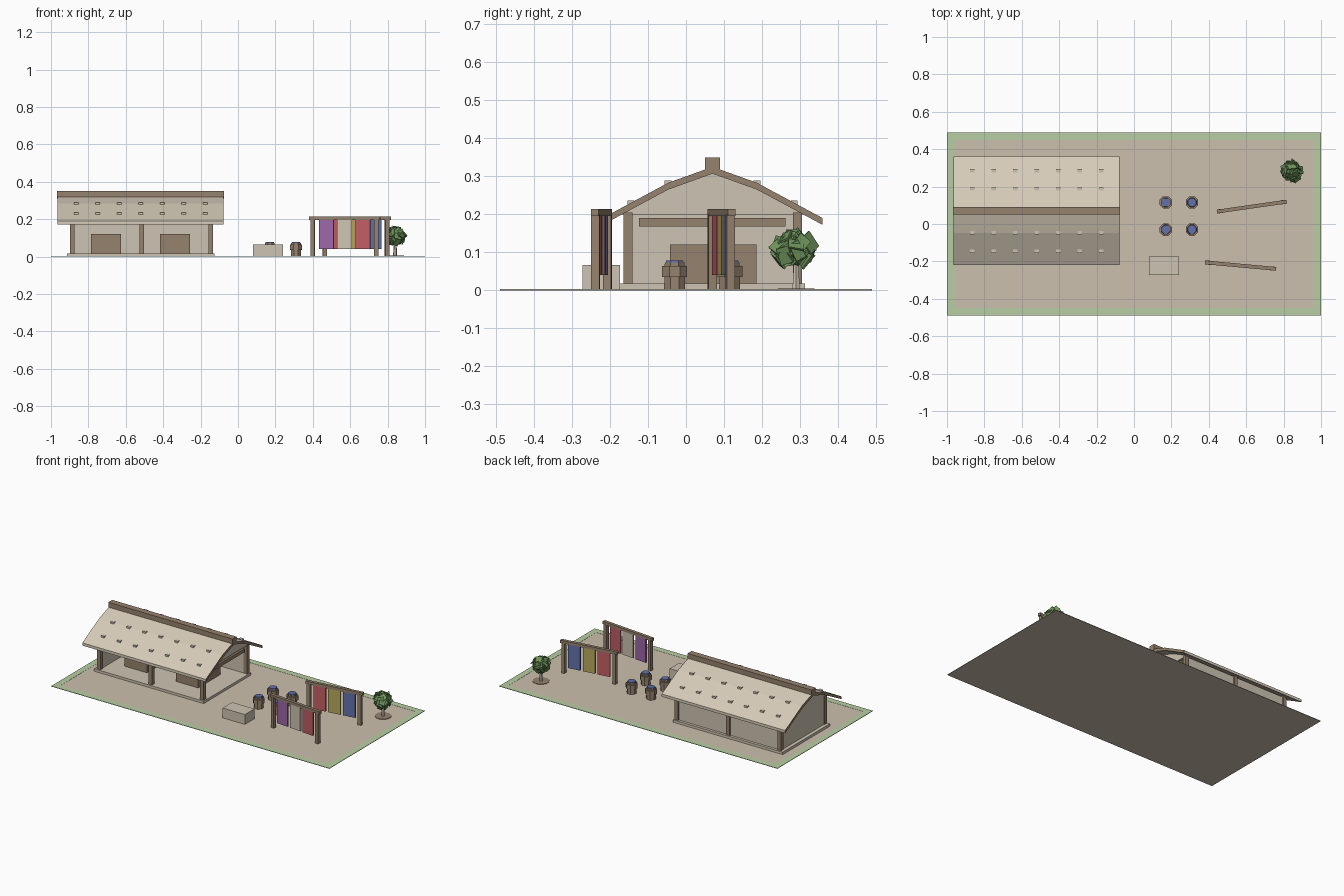
import bpy, bmesh, math, random
from mathutils import Vector, Matrix

random.seed(4)
old = bpy.data.objects.get("Cube")
if old:
    bpy.data.objects.remove(old, do_unlink=True)


def material(name, r, g, b):
    lin = [((c / 255 + 0.055) / 1.055) ** 2.4 for c in (r, g, b)] + [1]
    m = bpy.data.materials.new(name)
    m.use_nodes = True
    m.diffuse_color = lin
    m.node_tree.nodes["Principled BSDF"].inputs["Base Color"].default_value = lin
    return m


GRASS = material("grass green", 184, 206, 164)
DIRT = material("packed earth", 204, 192, 174)
ROOF = material("pale thatch", 214, 203, 184)
PLASTER = material("plaster", 206, 196, 178)
WOOD = material("brown wood", 150, 130, 110)
PURPLE = material("purple dye", 156, 104, 168)
RED = material("red dye", 192, 94, 100)
YELLOW = material("ochre dye", 184, 166, 92)
BLUE = material("blue dye", 98, 114, 170)
LEAF = material("leaf green", 112, 150, 92)


def finish(name, bm, mat):
    bmesh.ops.recalc_face_normals(bm, faces=bm.faces)
    me = bpy.data.meshes.new(name)
    bm.to_mesh(me)
    bm.free()
    me.materials.append(mat)
    ob = bpy.data.objects.new(name, me)
    bpy.context.collection.objects.link(ob)
    return ob


def box(name, mat, x0, x1, y0, y1, z0, z1, turn=None):
    """Box from its limits, optionally moved by a matrix."""
    bm = bmesh.new()
    bmesh.ops.create_cube(bm, size=1)
    for v in bm.verts:
        v.co = Vector(((x0 + x1) / 2 + v.co.x * (x1 - x0),
                       (y0 + y1) / 2 + v.co.y * (y1 - y0),
                       (z0 + z1) / 2 + v.co.z * (z1 - z0)))
    if turn:
        bm.transform(turn)
    return finish(name, bm, mat)


def extrude_x(name, mat, outline, x0, x1):
    """Prism along x from a (y, z) outline."""
    bm = bmesh.new()
    a = [bm.verts.new((x0, y, z)) for y, z in outline]
    b = [bm.verts.new((x1, y, z)) for y, z in outline]
    bm.faces.new(a)
    bm.faces.new(b)
    for i in range(len(a)):
        j = (i + 1) % len(a)
        bm.faces.new((a[i], a[j], b[j], b[i]))
    return finish(name, bm, mat)


def drum(name, mat, x, y, z0, z1, r0, r1, sides=8):
    bm = bmesh.new()
    bmesh.ops.create_cone(bm, cap_ends=True, segments=sides, radius1=r0, radius2=r1, depth=z1 - z0,
                          matrix=Matrix.Translation((x, y, (z0 + z1) / 2))
                          @ Matrix.Rotation(math.pi / sides, 4, "Z"))
    return finish(name, bm, mat)


# Ground: earth yard with a grass border on top
box("yard", DIRT, -1, 1, -0.49, 0.49, 0, 0.002)
for s in (-1, 1):
    box("grass_edge_side", GRASS, s * 0.98 - 0.02, s * 0.98 + 0.02, -0.49, 0.49, 0.001, 0.003)
    box("grass_edge_long", GRASS, -0.96, 0.96, s * 0.47 - 0.02, s * 0.47 + 0.02, 0.001, 0.003)

# House: floor, posts and walls
RIDGE_Y = 0.07
box("floor", PLASTER, -0.915, -0.125, -0.174, 0.314, 0.002, 0.018)
for x in (-0.885, -0.515, -0.145):
    for y in (-0.153, 0.294):
        box("post", WOOD, x - 0.012, x + 0.012, y - 0.012, y + 0.012, 0.018, 0.205)
for x in (-0.515, -0.145):
    box("tie_beam", WOOD, x - 0.01, x + 0.01, -0.124, 0.262, 0.168, 0.19)
box("back_wall", PLASTER, -0.885, -0.145, 0.283, 0.297, 0.018, 0.2)
box("left_wall", PLASTER, -0.892, -0.878, -0.141, 0.283, 0.018, 0.2)
for x in (-0.705, -0.337):
    box("work_bench", WOOD, x - 0.08, x + 0.08, -0.042, 0.185, 0.018, 0.12)

# Roof: two-pitch shell, gables, ridge and weights
SLOPE = [(0, 0.325), (0.117, 0.283), (0.29, 0.19)]
T = 0.018


def roof_z(d):
    (a, za), (b, zb), (c, zc) = SLOPE
    if d < b:
        return za + (zb - za) * d / b
    return zb + (zc - zb) * (d - b) / (c - b)


top = [(RIDGE_Y - d, z) for d, z in reversed(SLOPE)] + [(RIDGE_Y + d, z) for d, z in SLOPE[1:]]
extrude_x("roof", ROOF, top + [(y, z - T) for y, z in reversed(top)], -0.963, -0.08)
gable = [(RIDGE_Y + d, roof_z(abs(d)) - T) for d in (-0.24, -0.117, 0, 0.117, 0.24)]
for x in (-0.885, -0.145):
    extrude_x("gable", PLASTER, gable, x - 0.007, x + 0.007)
# Wooden edge boards at both roof ends
for x in (-0.965, -0.08):
    extrude_x("edge_board", WOOD, top + [(y, z - T) for y, z in reversed(top)], x, x + 0.003)
box("ridge_beam", WOOD, -0.967, -0.075, RIDGE_Y - 0.02, RIDGE_Y + 0.02, 0.312, 0.35)
for i in range(7):
    x = -0.866 + i * 0.115
    for s in (-1, 1):
        for d in (0.117, 0.215):
            y, z = RIDGE_Y + s * d, roof_z(d)
            box("roof_weight", PLASTER, x - 0.012, x + 0.012, y - 0.009, y + 0.009, z - 0.012, z + 0.006)

# Stone block and dye vats
box("stone_block", PLASTER, 0.08, 0.24, -0.272, -0.174, 0.002, 0.066)
for x in (0.17, 0.31):
    for y in (-0.03, 0.115):
        drum("vat", WOOD, x, y, 0.002, 0.073, 0.03, 0.028)
        drum("vat_band", WOOD, x, y, 0.035, 0.064, 0.036, 0.036)
        drum("vat_dye", BLUE, x, y, 0.07, 0.079, 0.026, 0.024)


# Drying racks with hanging cloths
def rack(p, q, cloths):
    p, q = Vector(p), Vector(q)
    d = q - p
    mid, half = (p + q) / 2, d.length / 2
    turn = Matrix.Translation((mid.x, mid.y, 0)) @ Matrix.Rotation(math.atan2(d.y, d.x), 4, "Z")
    for s in (-half, half):
        box("rack_post", WOOD, s - 0.011, s + 0.011, -0.011, 0.011, 0.002, 0.2, turn)
    box("rack_beam", WOOD, -half - 0.02, half + 0.02, -0.01, 0.01, 0.196, 0.214, turn)
    for i, mat in enumerate(cloths):
        c = (i - 1) * 0.098
        box("cloth", mat, c - 0.04, c + 0.04, -0.005, 0.005, 0.04, 0.205, turn)


rack((0.4, -0.207), (0.74, -0.238), (PURPLE, PLASTER, RED))
rack((0.463, 0.069), (0.797, 0.117), (RED, YELLOW, BLUE))

# Tree: soil ring, trunk and a crown of tilted leaf slabs
cx, cy = 0.84, 0.29
drum("soil_ring", WOOD, cx, cy, 0.001, 0.005, 0.05, 0.05, 12)
drum("trunk", PLASTER, cx, cy, 0.002, 0.1, 0.011, 0.006, 6)
crown = bmesh.new()
for i in range(70):
    v = Vector([random.gauss(0, 1) for _ in range(3)]).normalized()
    r = random.uniform(0.5, 1)
    pos = Vector((cx + v.x * 0.055 * r, cy - 0.01 + v.y * 0.058 * r, 0.108 + v.z * 0.046 * r))
    spin = v.to_track_quat("Z", "Y").to_matrix().to_4x4() @ Matrix.Rotation(random.uniform(0, 3), 4, "Z") \
        @ Matrix.Rotation(random.uniform(-0.6, 0.6), 4, "X")
    size = Matrix.Diagonal((random.uniform(0.03, 0.05), random.uniform(0.025, 0.04), 0.006, 1))
    bmesh.ops.create_cube(crown, size=1, matrix=Matrix.Translation(pos) @ spin @ size)
finish("tree_crown", crown, LEAF)
